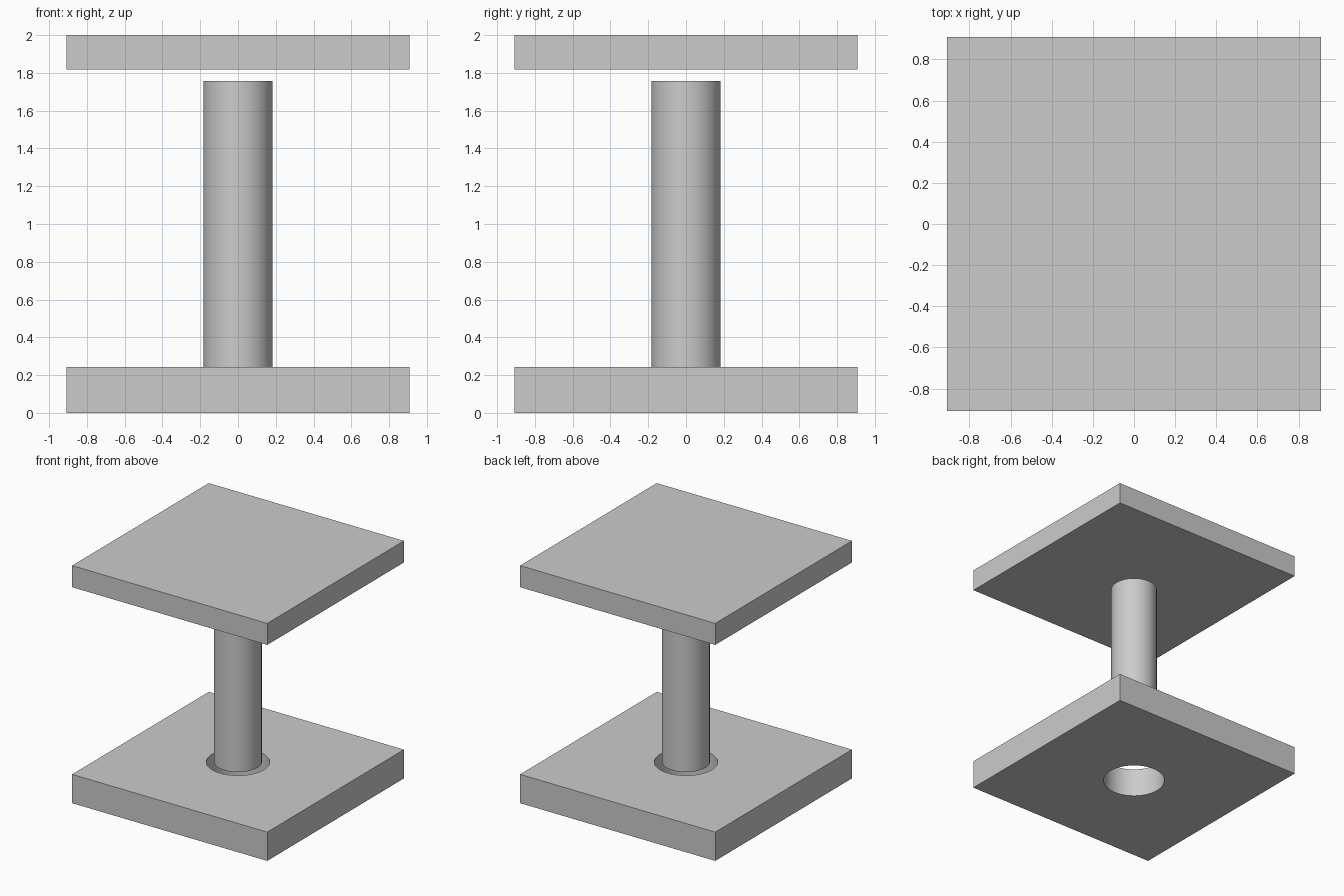
import bpy
from math import radians

cube = bpy.data.objects.get("Cube")
if cube:
    bpy.data.objects.remove(cube, do_unlink=True)

U = 2 / 33  # module: every size is a whole number of these

grey = bpy.data.materials.new("plain grey")
grey.use_nodes = True
colour = (0.6, 0.6, 0.6, 1)
grey.diffuse_color = colour
grey.node_tree.nodes["Principled BSDF"].inputs["Base Color"].default_value = colour


def finish(name):
    obj = bpy.context.object
    obj.name = name
    bpy.ops.object.transform_apply(location=False, rotation=False, scale=True)
    obj.data.materials.append(grey)
    return obj


def plate(name, bottom, height):
    bpy.ops.mesh.primitive_cube_add(size=1, location=(0, 0, (bottom + height / 2) * U))
    bpy.context.object.scale = (30 * U, 30 * U, height * U)
    return finish(name)


def cylinder(name, radius, bottom, height):
    bpy.ops.mesh.primitive_cylinder_add(vertices=96, radius=radius * U, depth=height * U,
                                        location=(0, 0, (bottom + height / 2) * U))
    return finish(name)


def smooth(obj):
    bpy.ops.object.select_all(action='DESELECT')
    obj.select_set(True)
    bpy.context.view_layer.objects.active = obj
    bpy.ops.object.shade_smooth_by_angle(angle=radians(30))


# Base plate with a round through-hole
base = plate("base_plate", 0, 4)
cutter = cylinder("hole_cutter", 4, -1, 6)
cutter.hide_render = True
cut = base.modifiers.new("hole", 'BOOLEAN')
cut.operation = 'DIFFERENCE'
cut.solver = 'EXACT'
cut.object = cutter
bpy.context.view_layer.objects.active = base
bpy.ops.object.modifier_apply(modifier=cut.name)
bpy.data.objects.remove(cutter, do_unlink=True)
smooth(base)

# Column standing level with the top of the base
smooth(cylinder("column", 3, 4, 25))

# Top plate, a small gap above the column
plate("top_plate", 30, 3)
